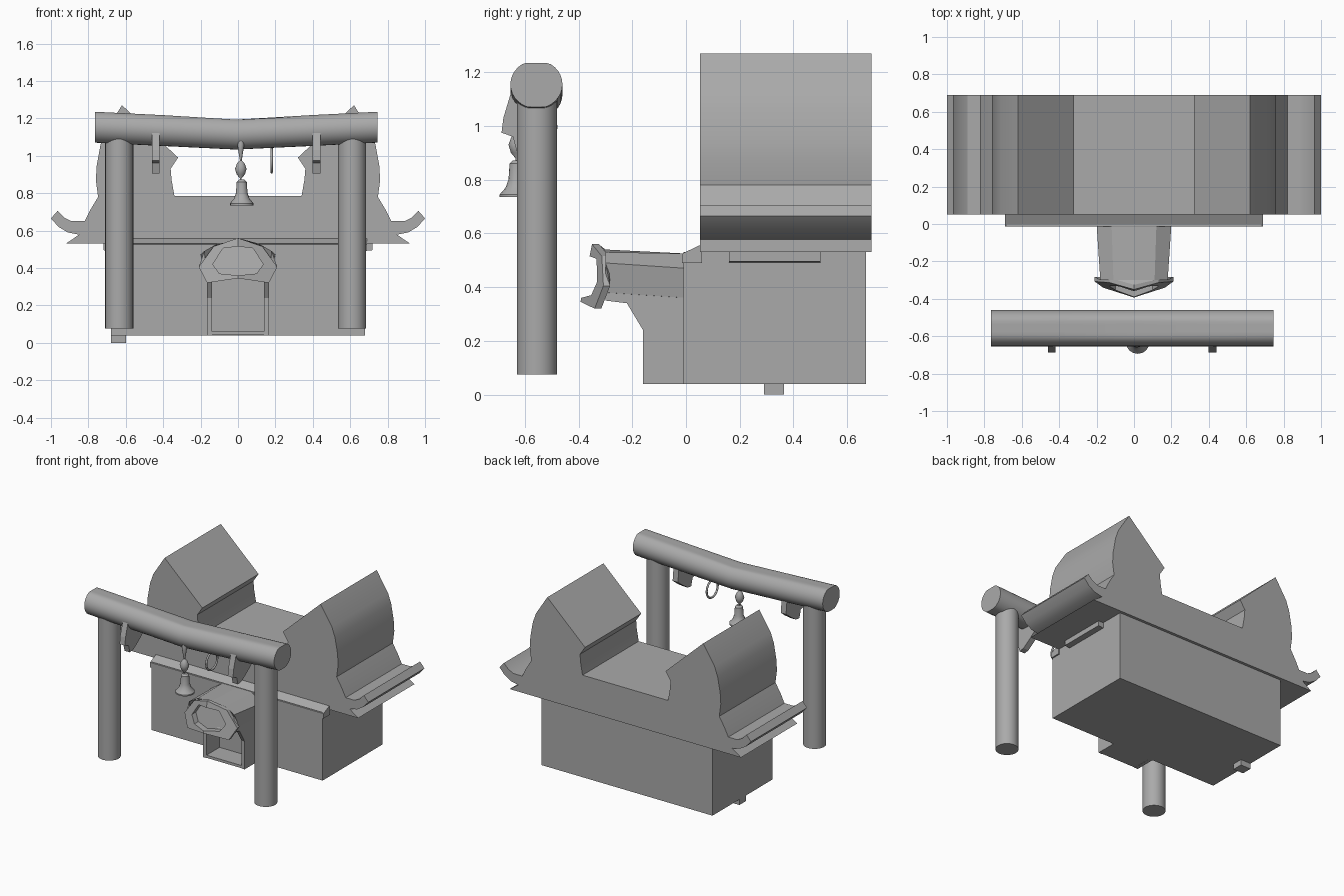
import bpy, bmesh, math
from mathutils import Vector

cube = bpy.data.objects.get("Cube")
if cube:
    bpy.data.objects.remove(cube, do_unlink=True)

grey = bpy.data.materials.new("plain grey")
grey.use_nodes = True
COLOUR = (0.4, 0.4, 0.4, 1)
grey.diffuse_color = COLOUR
grey.node_tree.nodes["Principled BSDF"].inputs["Base Color"].default_value = COLOUR


def finish(name, bm, smooth=None):
    bmesh.ops.recalc_face_normals(bm, faces=bm.faces)
    mesh = bpy.data.meshes.new(name)
    bm.to_mesh(mesh)
    bm.free()
    mesh.materials.append(grey)
    ob = bpy.data.objects.new(name, mesh)
    bpy.context.collection.objects.link(ob)
    if smooth:
        bpy.ops.object.select_all(action='DESELECT')
        ob.select_set(True)
        bpy.context.view_layer.objects.active = ob
        bpy.ops.object.shade_smooth_by_angle(angle=math.radians(smooth))
    return ob


def loft(name, rings, smooth=None, caps=True):
    """Skin a list of closed rings that have equal point counts."""
    bm = bmesh.new()
    loops = [[bm.verts.new(p) for p in ring] for ring in rings]
    for a, b in zip(loops, loops[1:]):
        for i in range(len(a)):
            j = (i + 1) % len(a)
            bm.faces.new((a[i], a[j], b[j], b[i]))
    if caps:
        bm.faces.new(loops[0])
        bm.faces.new(loops[-1])
    return finish(name, bm, smooth)


def box(name, x0, x1, y0, y1, z0, z1):
    base = [(x0, y0), (x1, y0), (x1, y1), (x0, y1)]
    return loft(name, [[(x, y, z) for x, y in base] for z in (z0, z1)])


def extrude_x(name, profile, x0, x1):
    return loft(name, [[(x, y, z) for y, z in profile] for x in (x0, x1)])


def circle(n):
    return [(math.cos(math.tau * i / n), math.sin(math.tau * i / n)) for i in range(n)]


def lathe(name, profile, cx, cy, n, smooth=40):
    return loft(name, [[(cx + r * c, cy + r * s, z) for c, s in circle(n)]
                       for r, z in profile], smooth)


def mirrored(half):
    """Complete a half outline whose first and last points lie on the axis."""
    return half + [(-x, z) for x, z in reversed(half[1:-1])]


# Main body, its single foot and side brackets
box("body", -0.68, 0.68, -0.01, 0.67, 0.04, 0.53)
box("foot", -0.68, -0.60, 0.29, 0.365, 0, 0.05)
for side, s in (("left", 1), ("right", -1)):
    loft(side + "_bracket", [[(s * x, y, z) for x, z in
                              ((0.67, 0.49), (0.72, 0.495), (0.72, 0.53), (0.67, 0.53))]
                             for y in (0.16, 0.50)])

# Sloped ledge in front of the roof
extrude_x("front_ledge", [(-0.014, 0.49), (-0.014, 0.525), (0.06, 0.56), (0.06, 0.49)],
          -0.69, 0.69)

# Twin peaked roof with upturned eaves
roof = mirrored([(0, 0.785), (0.34, 0.785), (0.355, 0.87), (0.36, 0.93), (0.32, 0.99),
                 (0.62, 1.27), (0.71, 1.13), (0.735, 1.06), (0.755, 0.95), (0.76, 0.87),
                 (0.748, 0.78), (0.79, 0.71), (0.82, 0.65), (0.89, 0.65), (0.93, 0.67),
                 (0.965, 0.705), (1.0, 0.665), (0.96, 0.62), (0.91, 0.59), (0.85, 0.578),
                 (0.92, 0.53), (0, 0.53)])
loft("roof", [[(x, y, z) for x, z in roof] for y in (0.052, 0.69)], 25)

# Porch walls, floor
wall = [(0, 0.04), (-0.16, 0.04), (-0.16, 0.24), (-0.22, 0.34), (-0.30, 0.35),
        (-0.30, 0.39), (0, 0.39)]
for side, s in (("left", 1), ("right", -1)):
    extrude_x(side + "_porch_wall", wall, s * 0.14, s * 0.165)
box("porch_floor", -0.15, 0.15, -0.158, 0, 0.041, 0.06)

# Hollow snout above the porch, with a pointed rim
back = mirrored([(0, 0.525), (0.12, 0.525), (0.2, 0.47), (0.17, 0.36), (0, 0.345)])
front = mirrored([(0, 0.54), (0.11, 0.53), (0.18, 0.49), (0.17, 0.38), (0, 0.37)])
rim = mirrored([(0, 0.56), (0.13, 0.515), (0.21, 0.405), (0.165, 0.32), (0, 0.345)])
mouth = mirrored([(0, 0.515), (0.08, 0.505), (0.135, 0.42), (0.1, 0.37), (0, 0.36)])


def tilted(ring, offset):
    return [(x, offset - 0.35 - 0.2 * (0.56 - z) + 0.35 * abs(x), z) for x, z in ring]


loft("snout", [[(x, 0, z) for x, z in back], [(x, -0.30, z) for x, z in front],
               tilted(rim, 0.025), tilted(rim, 0), tilted(mouth, 0),
               tilted(mouth, 0.045)])

# Gate posts
for side, x in (("left", 0.61), ("right", -0.635)):
    lathe(side + "_post", [(0.075, 0.075), (0.075, 1.13)], x, -0.555, 32)

# Sagging beam with a flattened top
beam = []
for x, z in ((-0.765, 1.155), (-0.4, 1.137), (-0.01, 1.118), (0.39, 1.137), (0.745, 1.155)):
    flat = 0.08 if abs(x) > 0.1 else 0.075
    beam.append([(x, -0.557 + 0.097 * c, z + max(-0.085, min(flat, 0.09 * s)))
                 for c, s in circle(32)])
loft("beam", beam, 30)

# Hooked plates below the beam
hook = [(-0.62, 1.15), (-0.65, 1.13), (-0.68, 1.03), (-0.687, 0.975), (-0.645, 0.96),
        (-0.63, 0.905), (-0.59, 0.91), (-0.53, 0.95), (-0.478, 0.99), (-0.49, 1.1)]
for side, x in (("left", 0.42), ("right", -0.44)):
    extrude_x(side + "_hook", hook, x - 0.021, x + 0.021)

# Hanging ring
ring = []
for c, s in circle(24) + [(1, 0)]:
    centre = Vector((0.18, -0.555 + 0.063 * c, 0.975 + 0.063 * s))
    ring.append([centre + 0.007 * Vector((a, b * c, b * s)) for a, b in circle(8)])
loft("hanging_ring", ring, 50, caps=False)

# Bell on a beaded cord
lathe("bell_cord", [(0.01, 1.10), (0.018, 1.06), (0.014, 1.03), (0.005, 0.975),
                    (0.02, 0.96), (0.031, 0.93), (0.022, 0.90), (0.005, 0.88),
                    (0.005, 0.86)], 0.015, -0.63, 12)
lathe("bell", [(0.015, 0.872), (0.027, 0.86), (0.031, 0.80), (0.042, 0.77),
               (0.064, 0.745), (0.064, 0.735), (0.05, 0.74), (0.01, 0.79)],
      0.02, -0.63, 16)
